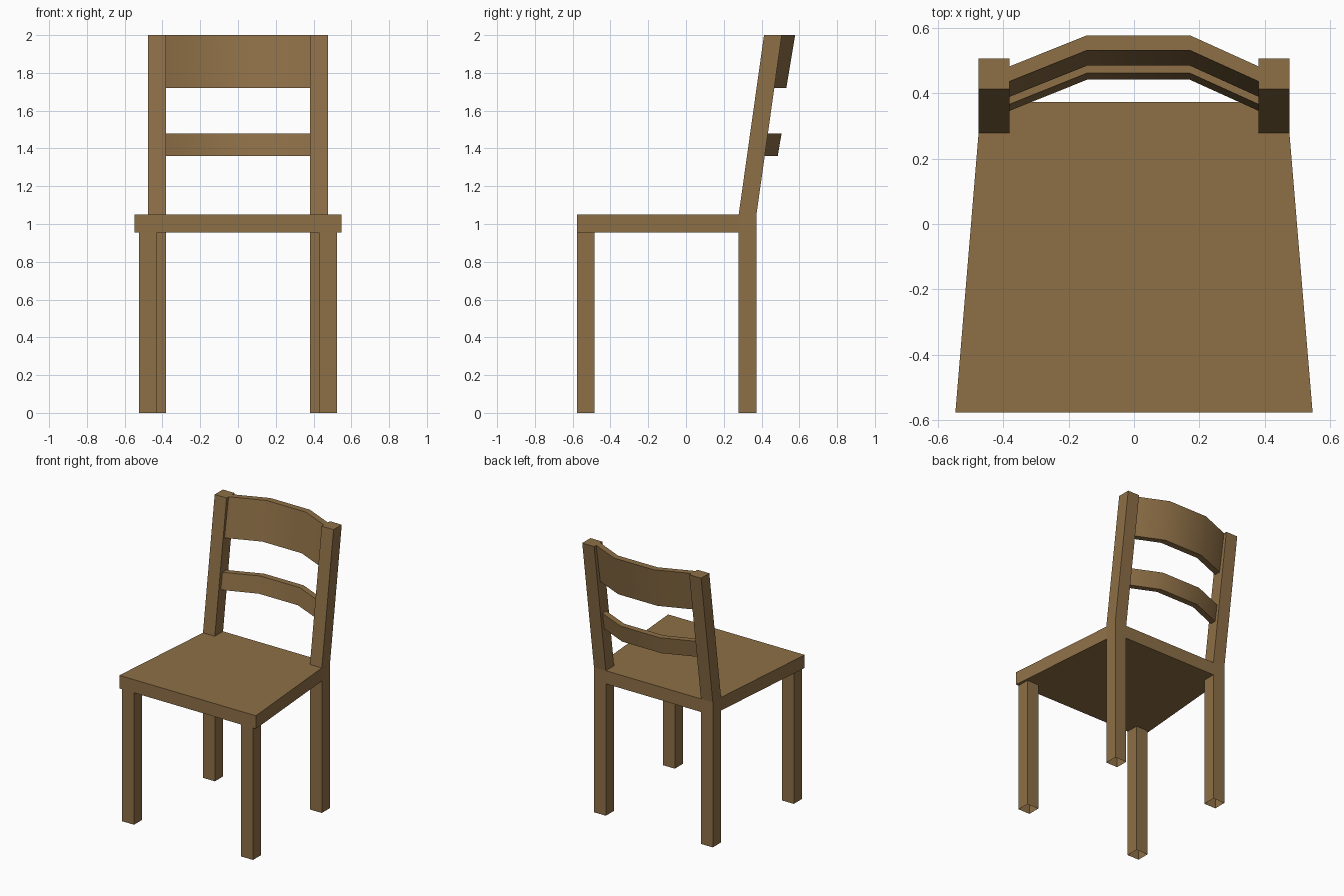
import bpy, bmesh, math

if "Cube" in bpy.data.objects:
    bpy.data.objects.remove(bpy.data.objects["Cube"])

wood = bpy.data.materials.new("brown wood")
wood.diffuse_color = (0.27, 0.16, 0.062, 1)
wood.use_nodes = True
wood.node_tree.nodes["Principled BSDF"].inputs["Base Color"].default_value = wood.diffuse_color


def make(name, build):
    bm = bmesh.new()
    build(bm)
    bmesh.ops.recalc_face_normals(bm, faces=bm.faces)
    mesh = bpy.data.meshes.new(name)
    bm.to_mesh(mesh)
    bm.free()
    mesh.materials.append(wood)
    ob = bpy.data.objects.new(name, mesh)
    bpy.context.collection.objects.link(ob)
    return ob


def loft(bm, rings, cap_start=True, cap_end=True):
    """Skin a list of equal-length point rings."""
    vs = [[bm.verts.new(p) for p in r] for r in rings]
    n = len(rings[0])
    for a, b in zip(vs, vs[1:]):
        for i in range(n):
            j = (i + 1) % n
            bm.faces.new((a[i], a[j], b[j], b[i]))
    if cap_start:
        bm.faces.new(vs[0][::-1])
    if cap_end:
        bm.faces.new(vs[-1])


def rect(x0, x1, y0, y1, z):
    return [(x0, y0, z), (x1, y0, z), (x1, y1, z), (x0, y1, z)]


# Tapered seat, notched around the back posts
half = [(0.547, -0.577), (0.476, 0.279), (0.381, 0.279), (0.381, 0.373)]
outline = half + [(-x, y) for x, y in reversed(half)]
make("seat", lambda bm: loft(bm, [[(x, y, z) for x, y in outline] for z in (0.955, 1.05)]))

# Legs: open at the foot; the back ones bend into leaning posts
for s, side in ((-1, "left"), (1, "right")):
    make("front_leg_" + side, lambda bm: loft(
        bm, [rect(s * 0.429, s * 0.524, -0.577, -0.485, z) for z in (0, 0.955)],
        cap_start=False, cap_end=False))
    make("back_leg_" + side, lambda bm: loft(
        bm, [rect(s * 0.381, s * 0.476, y, y + 0.094, z)
             for y, z in ((0.279, 0), (0.279, 1.05), (0.413, 2.0))],
        cap_start=False))


# Bowed, leaning back slats
def slat(name, z0, z1, front, thick):
    lean = 0.168 * (z1 - z0)
    path = ((-0.383, -0.096), (-0.144, 0), (0.171, 0), (0.383, -0.096))
    rings = []
    for x, dy in path:
        y = front + dy
        rings.append([(x, y, z1), (x, y + thick, z1),
                      (x, y + thick - lean, z0), (x, y - lean, z0)])
    ob = make(name, lambda bm: loft(bm, rings))
    bpy.ops.object.select_all(action='DESELECT')
    ob.select_set(True)
    bpy.context.view_layer.objects.active = ob
    bpy.ops.object.shade_smooth_by_angle(angle=math.radians(30))


slat("top_slat", 1.72, 2.0, 0.532, 0.046)
slat("lower_slat", 1.36, 1.48, 0.462, 0.044)
